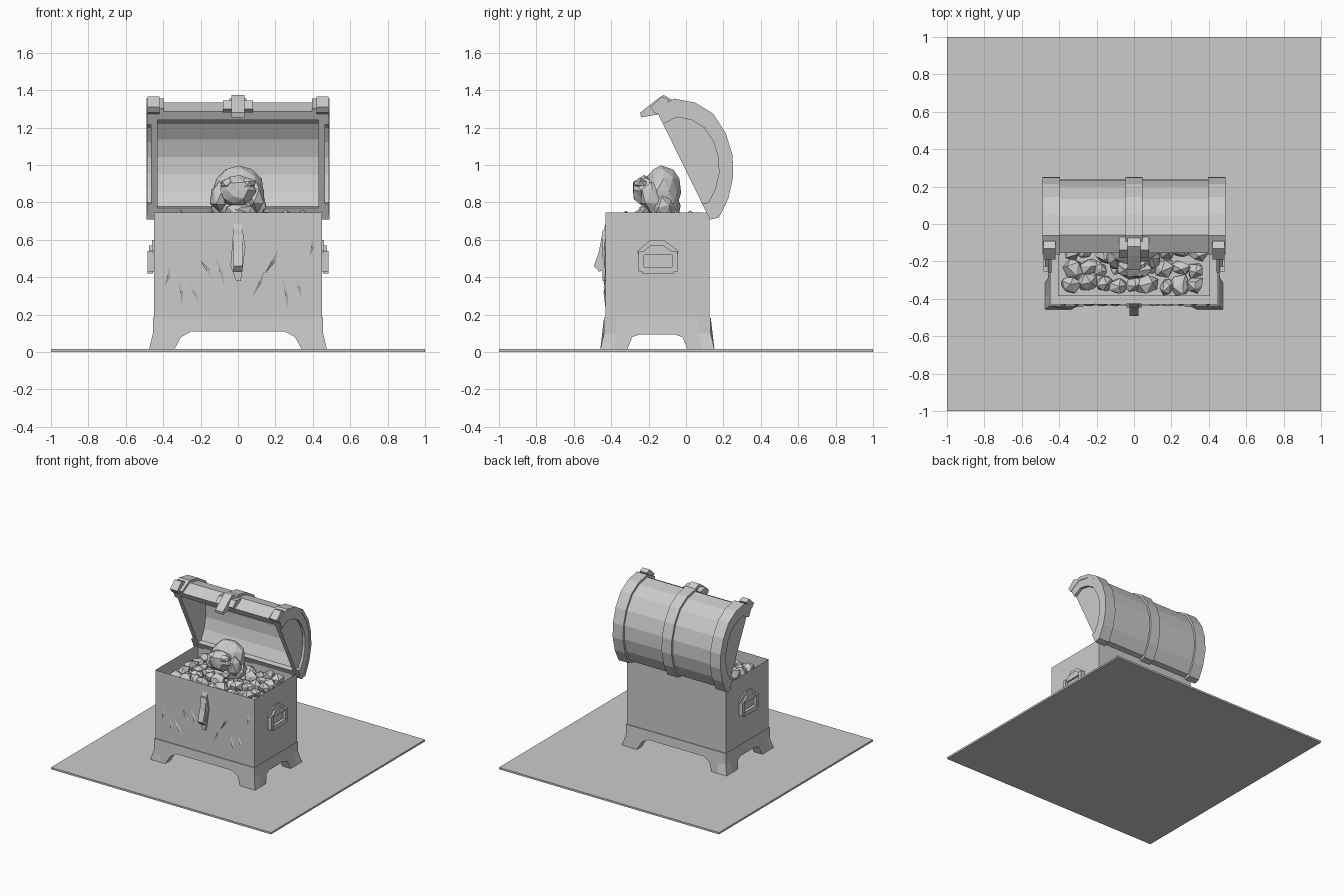
import bpy, bmesh, random
from math import pi
from mathutils import Vector, Matrix, noise

if "Cube" in bpy.data.objects:
    bpy.data.objects.remove(bpy.data.objects["Cube"])

random.seed(7)
CY = -0.153          # chest centre in depth


def finish(name, bm):
    bmesh.ops.recalc_face_normals(bm, faces=bm.faces)
    me = bpy.data.meshes.new(name)
    bm.to_mesh(me)
    bm.free()
    ob = bpy.data.objects.new(name, me)
    bpy.context.collection.objects.link(ob)
    return ob


def add_prism(bm, pts, lo, hi, axis):
    """Extrude a 2D outline along 'x' (pts are y,z) or 'y' (pts are x,z)."""
    def put(p, d):
        return (d, p[0], p[1]) if axis == 'x' else (p[0], d, p[1])
    a = [bm.verts.new(put(p, lo)) for p in pts]
    b = [bm.verts.new(put(p, hi)) for p in pts]
    bm.faces.new(a)
    bm.faces.new(b[::-1])
    for i in range(len(pts)):
        j = (i + 1) % len(pts)
        bm.faces.new((a[i], b[i], b[j], a[j]))


def prism(name, pts, lo, hi, axis='x'):
    bm = bmesh.new()
    add_prism(bm, pts, lo, hi, axis)
    return finish(name, bm)


def rect(a0, a1, b0, b1):
    return [(a0, b0), (a1, b0), (a1, b1), (a0, b1)]


# ground slab
prism("ground_slab", rect(-1, 1, 0, 0.015), -1, 1)

# chest box: inset and sunk top
bm = bmesh.new()
add_prism(bm, rect(-0.43, 0.125, 0.11, 0.745), -0.45, 0.45, 'x')
top = max(bm.faces, key=lambda f: f.calc_center_median().z)
bmesh.ops.inset_individual(bm, faces=[top], thickness=0.05)
bmesh.ops.translate(bm, verts=top.verts, vec=(0, 0, -0.5))
finish("chest_box", bm)


# flared base with arched feet
def arch(c, half, foot, gap, zt):
    r = [(half, 0.185), (half, 0.10), (half, 0.015), (foot, 0.015),
         ((foot + gap) / 2 + 0.01, 0.08), (gap, zt)]
    return [(c + x, z) for x, z in r] + [(c - x, z) for x, z in r[::-1]]


bm = bmesh.new()
for s in (-1, 1):
    y = sorted((CY + s * 0.285, CY + s * 0.22))
    add_prism(bm, arch(0, 0.455, 0.34, 0.25, 0.11), *y, 'y')
    x = sorted((s * 0.455, s * 0.38))
    add_prism(bm, arch(CY, 0.285, 0.16, 0.09, 0.095), *x, 'x')
for v in bm.verts:
    k = max(0, 0.10 - v.co.z) / 0.085 * 0.02
    if abs(v.co.x) > 0.36:
        v.co.x += k * (1 if v.co.x > 0 else -1)
    if abs(v.co.y - CY) > 0.2:
        v.co.y += k * (1 if v.co.y > CY else -1)
finish("footed_base", bm)

# open barrel lid: arc profile scaled about the middle of its rim line
ARC = [(0.12, 0.725), (0.165, 0.735), (0.212, 0.83), (0.237, 0.94), (0.234, 1.05),
       (0.20, 1.16), (0.135, 1.26), (0.045, 1.315), (-0.06, 1.335), (-0.155, 1.285)]
MID = (-0.018, 1.005)


def arc(s):
    return [(MID[0] + (y - MID[0]) * s, MID[1] + (z - MID[1]) * s) for y, z in ARC]


def shell(outer, inner):
    return arc(outer) + arc(inner)[::-1]


prism("lid_barrel", shell(1.0, 0.84), -0.45, 0.45)
prism("lid_centre_band", shell(1.06, 0.99), -0.045, 0.045)
for s, side in ((-1, "left"), (1, "right")):
    def span(a, b):
        return sorted((s * a, s * b))
    prism(f"lid_band_{side}", shell(1.06, 0.97), *span(0.395, 0.49))
    prism(f"lid_rim_{side}", shell(1.03, 0.76), *span(0.45, 0.487))
    prism(f"lid_end_{side}", arc(0.9), *span(0.43, 0.465))
    # band corner knobs at the front edge
    prism(f"lid_corner_{side}", [(-0.09, 1.35), (-0.13, 1.365), (-0.19, 1.31),
          (-0.17, 1.28), (-0.14, 1.27)], *span(0.42, 0.485))
    # side handle: bracket plate, grip bar and two arms
    prism(f"handle_plate_{side}", [(-0.23, 0.43), (-0.07, 0.43), (-0.04, 0.54),
          (-0.12, 0.60), (-0.19, 0.60), (-0.26, 0.54)], *span(0.44, 0.46))
    prism(f"handle_grip_{side}", rect(-0.235, -0.065, 0.42, 0.455), *span(0.455, 0.485))
    prism(f"handle_top_{side}", [(-0.25, 0.52), (-0.05, 0.52), (-0.12, 0.57),
          (-0.19, 0.57)], *span(0.45, 0.475))
    for c in (-0.24, -0.06):
        prism(f"handle_arm_{side}", rect(c - 0.015, c + 0.015, 0.43, 0.54), *span(0.45, 0.483))

# lid clasp
bm = bmesh.new()
for w, pts in ((0.08, [(-0.07, 1.335), (-0.14, 1.345), (-0.18, 1.30), (-0.14, 1.27)]),
               (0.035, [(-0.06, 1.34), (-0.12, 1.375), (-0.17, 1.34), (-0.245, 1.28),
                        (-0.24, 1.255), (-0.15, 1.27)])):
    add_prism(bm, pts, -w, w, 'x')
finish("lid_clasp", bm)

# front lock
prism("lock_plate", [(-0.025, 0.65), (0.025, 0.65), (0.04, 0.56), (0.015, 0.38),
                     (-0.01, 0.38), (-0.04, 0.46)], -0.447, -0.425, 'y')
prism("lock_hasp", [(-0.425, 0.70), (-0.45, 0.62), (-0.465, 0.54), (-0.492, 0.46),
                    (-0.465, 0.43), (-0.425, 0.44)], -0.024, 0.024)

# shallow gouged splinters on the front boards
bm = bmesh.new()
for i in range(12):
    x = (-0.38 + 0.07 * i)
    if abs(x) < 0.06:
        continue
    z, h, t = random.uniform(0.3, 0.62), random.uniform(0.05, 0.1), random.uniform(-0.04, 0.04)
    v = [bm.verts.new(p) for p in ((x - t, -0.429, z - h), (x + 0.02, -0.429, z),
                                   (x + t, -0.429, z + h), (x, -0.44, z))]
    for f in ((0, 1, 3), (1, 2, 3), (2, 0, 3), (0, 2, 1)):
        bm.faces.new([v[k] for k in f])
finish("wood_splinters", bm)


# faceted lumps: jittered icospheres
def lump(bm, loc, size, jitter, subdiv=1, turn=True):
    rot = Matrix.Rotation(random.uniform(0, pi), 4, Vector(
        (random.random(), random.random(), 1))) if turn else Matrix()
    m = Matrix.Translation(loc) @ rot @ Matrix.Diagonal((*size, 1))
    for v in bmesh.ops.create_icosphere(bm, subdivisions=subdiv, radius=1, matrix=m)["verts"]:
        v.co += Vector([random.uniform(-jitter, jitter) for _ in range(3)])


# treasure heap
prism("treasure_bed", rect(-0.385, 0.08, 0.6, 0.675), -0.405, 0.405)
bm = bmesh.new()
for i in range(9):
    for j in range(5):
        r = random.uniform(0.045, 0.065)
        lump(bm, (-0.335 + i * 0.084 + random.uniform(-.015, .015),
                  -0.325 + j * 0.088 + random.uniform(-.015, .015),
                  random.uniform(0.67, 0.71)), (r, r * 0.8, r), 0.008)
finish("treasure_heap", bm)

# skull: cranium, face and cheek lumps, brow and upper jaw
bm = bmesh.new()
lump(bm, (0, -0.125, 0.86), (0.14, 0.10, 0.135), 0.008, 2, False)
lump(bm, (0, -0.12, 0.78), (0.15, 0.09, 0.12), 0.008, 2, False)
lump(bm, (0, -0.22, 0.865), (0.095, 0.07, 0.08), 0.008, 2, False)
for s in (-1, 1):
    lump(bm, (s * 0.10, -0.18, 0.83), (0.05, 0.07, 0.085), 0.006, 1, False)
    lump(bm, (s * 0.05, -0.245, 0.90), (0.05, 0.04, 0.03), 0.004, 1, False)
lump(bm, (0, -0.215, 0.76), (0.08, 0.04, 0.04), 0.004, 1, False)
finish("skull", bm)
